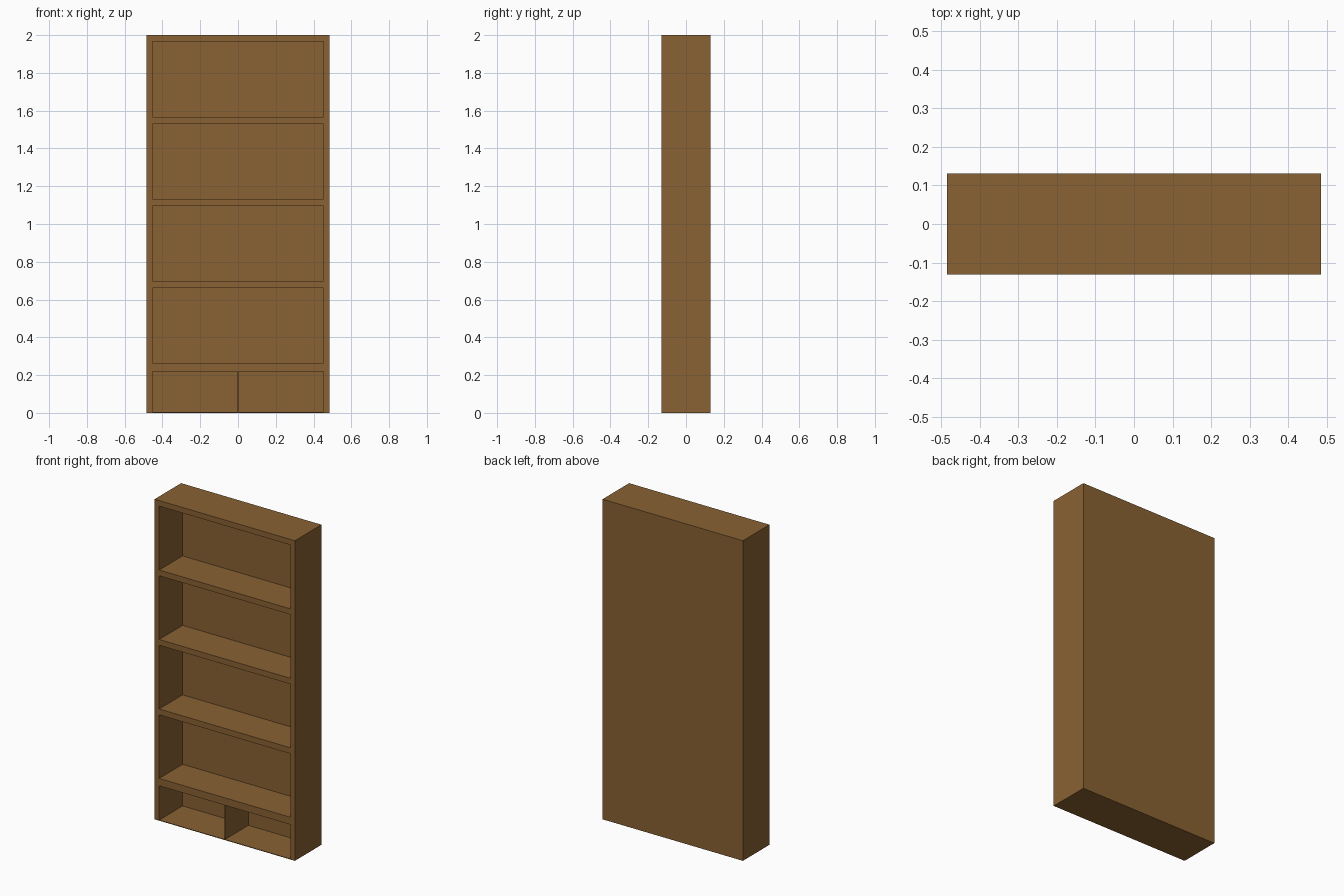
import bpy
import bmesh

if "Cube" in bpy.data.objects:
    bpy.data.objects.remove(bpy.data.objects["Cube"])

W, D, H = 0.485, 0.131, 2.0      # half width, half depth, height
INNER_X, BACK_Y = 0.453, 0.10    # inside of the sides, front of the back panel

wood = bpy.data.materials.new("brown_wood")
wood.diffuse_color = (0.254, 0.122, 0.034, 1)
wood.use_nodes = True
wood.node_tree.nodes["Principled BSDF"].inputs["Base Color"].default_value = wood.diffuse_color


def finish(bm, name):
    bmesh.ops.recalc_face_normals(bm, faces=bm.faces[:])
    mesh = bpy.data.meshes.new(name)
    bm.to_mesh(mesh)
    bm.free()
    mesh.materials.append(wood)
    obj = bpy.data.objects.new(name, mesh)
    bpy.context.collection.objects.link(obj)
    return obj


# Bookcase carcass: front grid whose middle cells become the compartments
xs = [-W, -INNER_X, INNER_X, W]
zs = [0, 0.004, 0.218, 0.264, 0.661, 0.698, 1.096, 1.132, 1.53, 1.566, 1.965, H]
bm = bmesh.new()
grid = [[bm.verts.new((x, -D, z)) for x in xs] for z in zs]
openings = []
for j in range(len(zs) - 1):
    for i in range(len(xs) - 1):
        f = bm.faces.new((grid[j][i], grid[j][i + 1],
                          grid[j + 1][i + 1], grid[j + 1][i]))
        if i == 1 and j % 2 == 1:
            openings.append(f)

# Outer sides, top, bottom and back panel
border = [e for e in bm.edges if e.is_boundary]
ext = bmesh.ops.extrude_edge_only(bm, edges=border)["geom"]
for v in ext:
    if isinstance(v, bmesh.types.BMVert):
        v.co.y = D
back_edges = [e for e in ext if isinstance(e, bmesh.types.BMEdge) and e.is_boundary]
bmesh.ops.contextual_create(bm, geom=back_edges)

# Recess the compartments between the shelves
for f in bmesh.ops.extrude_discrete_faces(bm, faces=openings)["faces"]:
    for v in f.verts:
        v.co.y = BACK_Y
finish(bm, "bookcase_carcass")

# Thin upright divider in the base compartment
bm = bmesh.new()
bmesh.ops.create_cube(bm, size=1)
y0, y1, z0, z1 = -D, BACK_Y, 0.004, 0.218
for v in bm.verts:
    v.co = (v.co.x * 0.003,
            (y0 + y1) / 2 + v.co.y * (y1 - y0),
            (z0 + z1) / 2 + v.co.z * (z1 - z0))
finish(bm, "base_divider")
